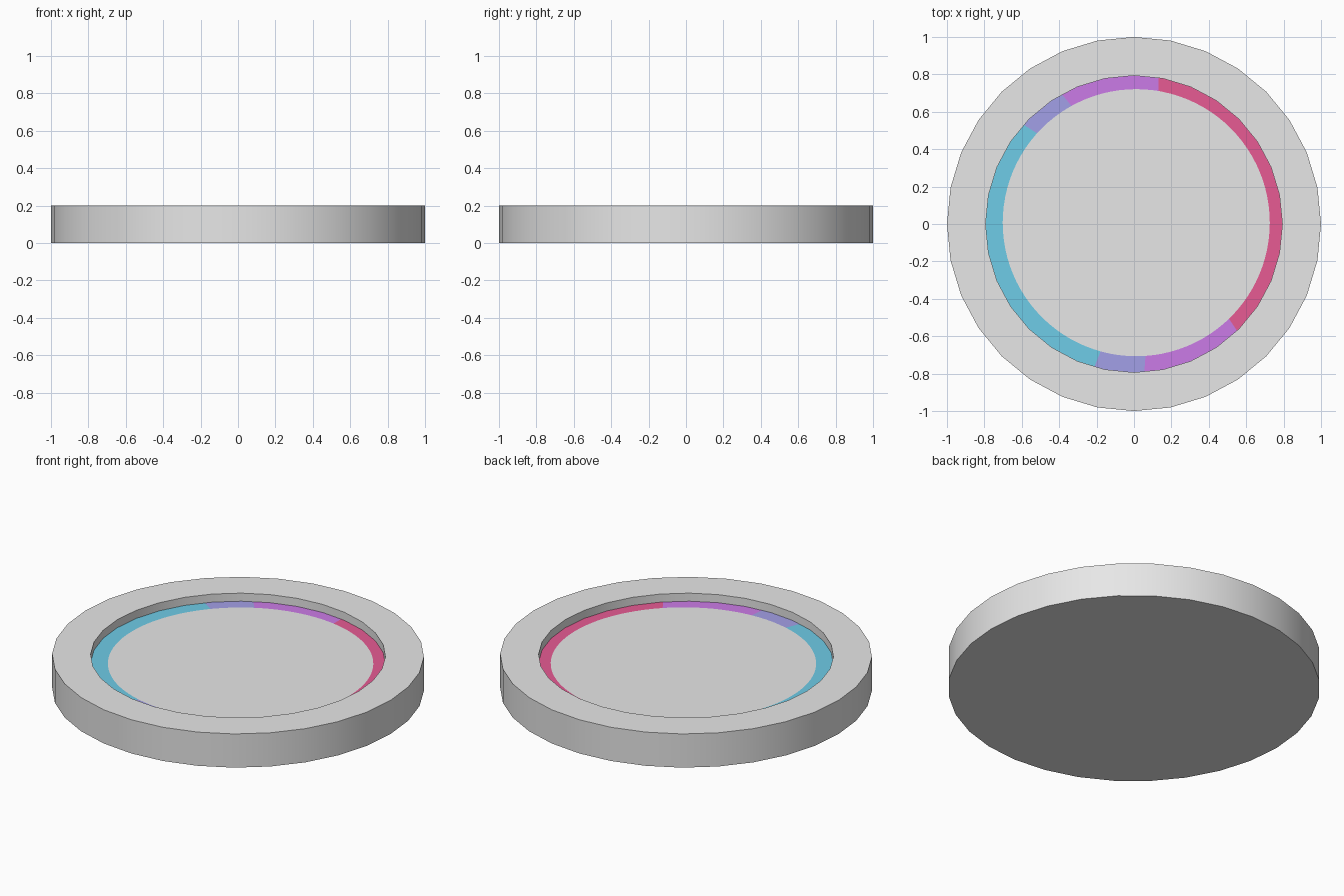
import bpy, bmesh, math

if "Cube" in bpy.data.objects:
    bpy.data.objects.remove(bpy.data.objects["Cube"])

SIDES = 32
R_OUT, R_IN = 1.0, 0.793
TOP, FLOOR = 0.2, 0.152


def srgb(r, g, b):
    def lin(c):
        c /= 255
        return c / 12.92 if c <= 0.04045 else ((c + 0.055) / 1.055) ** 2.4
    return (lin(r), lin(g), lin(b), 1)


def material(name, rgb):
    m = bpy.data.materials.new(name)
    m.diffuse_color = srgb(*rgb)
    m.use_nodes = True
    m.node_tree.nodes["Principled BSDF"].inputs["Base Color"].default_value = m.diffuse_color
    return m


grey = material("light_grey", (231, 231, 231))
teal = material("teal", (110, 204, 231))
periwinkle = material("periwinkle", (165, 162, 234))
purple = material("purple", (206, 125, 234))
pink = material("pink_red", (234, 92, 150))


def make_object(name, bm, mats):
    me = bpy.data.meshes.new(name)
    bm.to_mesh(me)
    bm.free()
    ob = bpy.data.objects.new(name, me)
    bpy.context.collection.objects.link(ob)
    for m in mats:
        me.materials.append(m)
    return ob


# Dish body: bottom, outer wall, flat rim and recess wall
bm = bmesh.new()
rings = []
for r, z in [(R_OUT, 0), (R_OUT, TOP), (R_IN, TOP), (R_IN, FLOOR)]:
    rings.append([bm.verts.new((r * math.cos(math.tau * i / SIDES),
                                r * math.sin(math.tau * i / SIDES), z))
                  for i in range(SIDES)])
bm.faces.new(rings[0][::-1])
for a, b in zip(rings, rings[1:]):
    for i in range(SIDES):
        j = (i + 1) % SIDES
        bm.faces.new((a[i], a[j], b[j], b[i]))
body = make_object("dish_body", bm, [grey])
bpy.context.view_layer.objects.active = body
body.select_set(True)
bpy.ops.object.shade_smooth_by_angle(angle=math.radians(30))

# Recess floor: grey disc, slightly off centre, inside a coloured band
# (start angle, material slot) of each arc of the band
arcs = [(-46, 4), (80.5, 3), (119, 2), (138, 1), (254.5, 2), (274, 3)]
angles = sorted({-45 + 3.75 * k for k in range(96)} | {a for a, _ in arcs})
step = 360 / SIDES

bm = bmesh.new()
outer, inner = [], []
for deg in angles:
    t = math.radians(deg)
    c, s = math.cos(t), math.sin(t)
    # stay on the straight sides of the recess wall
    off = math.radians(deg % step - step / 2)
    r = R_IN * math.cos(math.radians(step / 2)) / math.cos(off)
    outer.append(bm.verts.new((r * c, r * s, FLOOR)))
    inner.append(bm.verts.new((0.012 + 0.714 * c, 0.007 + 0.714 * s, FLOOR)))
bm.faces.new(inner).material_index = 0
for i, deg in enumerate(angles):
    j = (i + 1) % len(angles)
    f = bm.faces.new((inner[i], outer[i], outer[j], inner[j]))
    f.material_index = [slot for start, slot in arcs if start <= deg][-1]
make_object("recess_floor", bm, [grey, teal, periwinkle, purple, pink])
